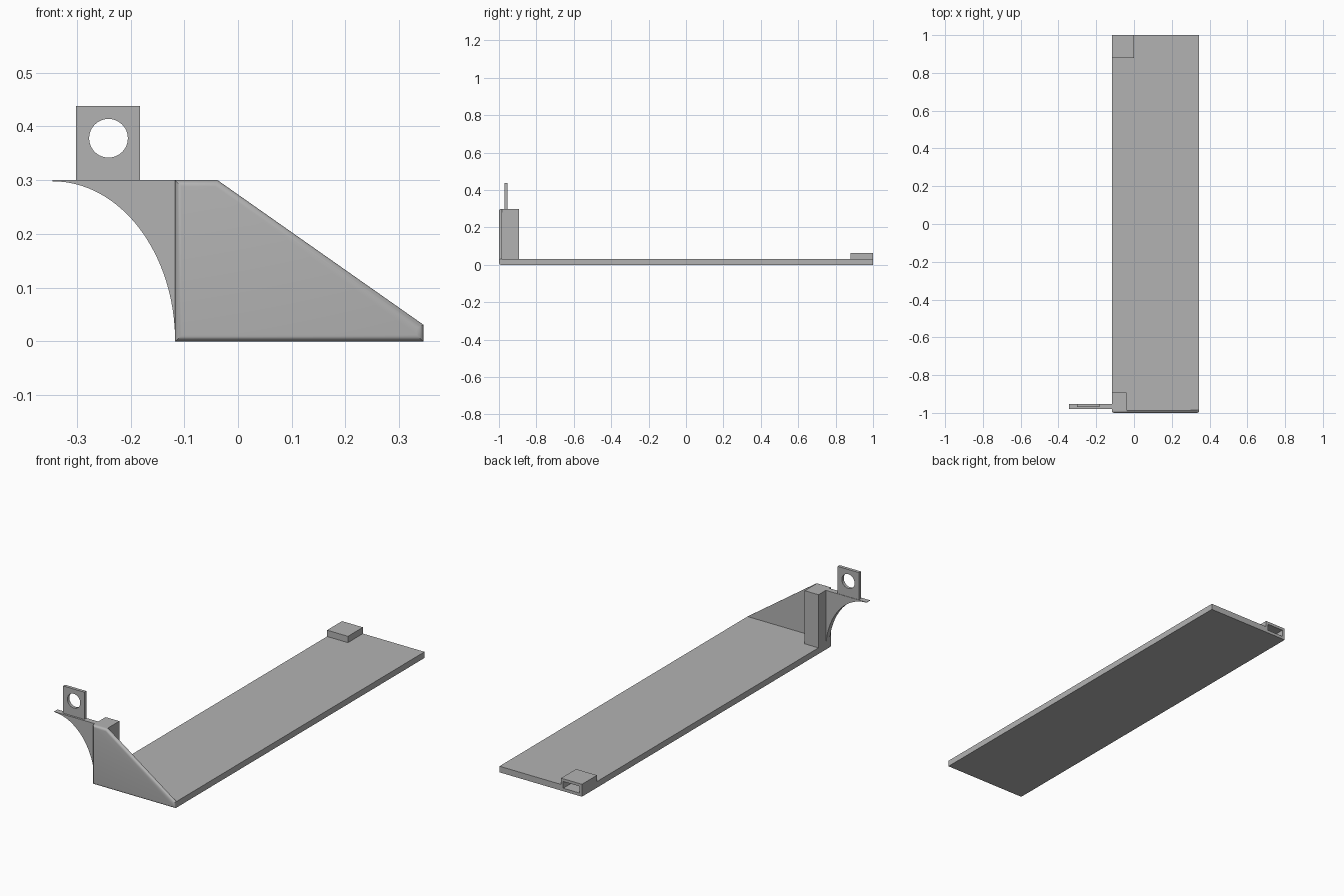
import bpy, bmesh, math
from mathutils import Vector

old = bpy.data.objects.get("Cube")
if old:
    bpy.data.objects.remove(old, do_unlink=True)

grey = bpy.data.materials.new("plain grey")
grey.use_nodes = True
colour = (0.45, 0.45, 0.45, 1)
grey.diffuse_color = colour
grey.node_tree.nodes["Principled BSDF"].inputs["Base Color"].default_value = colour


def prism(name, outline, y0, y1, round_front=0):
    """Extrude an x-z outline from y0 back to y1, optionally rounding the front rim."""
    bm = bmesh.new()
    front = bm.faces.new([bm.verts.new((x, y0, z)) for x, z in outline])
    moved = bmesh.ops.extrude_face_region(bm, geom=[front], use_keep_orig=True)
    verts = [v for v in moved["geom"] if isinstance(v, bmesh.types.BMVert)]
    bmesh.ops.translate(bm, verts=verts, vec=Vector((0, y1 - y0, 0)))
    bmesh.ops.recalc_face_normals(bm, faces=bm.faces)
    if round_front:
        rim = [e for e in bm.edges if all(abs(v.co.y - y0) < 1e-5 for v in e.verts)]
        bmesh.ops.bevel(bm, geom=rim, offset=round_front, segments=5,
                        profile=0.5, affect='EDGES')
    mesh = bpy.data.meshes.new(name)
    bm.to_mesh(mesh)
    bm.free()
    mesh.materials.append(grey)
    obj = bpy.data.objects.new(name, mesh)
    bpy.context.collection.objects.link(obj)
    return obj


def box(name, x0, x1, y0, y1, z0, z1):
    return prism(name, [(x0, z0), (x1, z0), (x1, z1), (x0, z1)], y0, y1)


def arc(cx, cz, rx, rz, start, end, steps):
    angles = [start + (end - start) * i / steps for i in range(steps + 1)]
    return [(cx + rx * math.cos(a), cz + rz * math.sin(a)) for a in angles]


def cut(obj, cutter):
    mod = obj.modifiers.new("cut", 'BOOLEAN')
    mod.operation = 'DIFFERENCE'
    mod.solver = 'EXACT'
    mod.object = cutter
    cutter.hide_render = True
    bpy.context.view_layer.objects.active = obj
    bpy.ops.object.modifier_apply(modifier=mod.name)
    bpy.data.objects.remove(cutter, do_unlink=True)


def smooth(obj):
    bpy.ops.object.select_all(action='DESELECT')
    obj.select_set(True)
    bpy.context.view_layer.objects.active = obj
    bpy.ops.object.shade_smooth_by_angle(angle=math.radians(30))


LEFT, RIGHT, TOP, DECK = -0.117, 0.345, 0.30, 0.031
WALL_BACK = -0.985

# Long floor plate
plate = box("base_plate", LEFT, RIGHT, WALL_BACK, 1, 0, DECK)

# Sloped front wall with rounded front rim
wall = prism("front_wall",
             [(LEFT, 0), (RIGHT, 0), (RIGHT, DECK), (-0.038, TOP), (LEFT, TOP)],
             -1, WALL_BACK, round_front=0.012)
smooth(wall)

# Corner post behind the wall
box("corner_post", LEFT, -0.04, WALL_BACK, -0.893, DECK, TOP)

# Curved side bracket
curve = arc(-0.345, 0, -0.345 * -1 + LEFT, TOP - 0.002, 0, math.pi / 2, 32)
bracket = prism("curved_bracket", curve + [(-0.345, TOP), (LEFT, TOP)], -0.98, -0.952)
smooth(bracket)

# Upright tab with a round hole
tab = box("mounting_tab", -0.301, -0.182, -0.97, -0.954, TOP, 0.438)
hole = arc(-0.241, 0.378, 0.036, 0.036, 0, 2 * math.pi, 48)[:-1]
cut(tab, prism("hole_cutter", hole, -1.1, -0.9))
smooth(tab)

# Rear socket block, with a slot that also sinks into the plate
block = box("rear_socket", LEFT, 0, 0.88, 1, DECK, 0.063)
for part in (plate, block):
    cut(part, box("slot_cutter", -0.103, -0.012, 0.9, 1.1, 0.015, 0.049))
